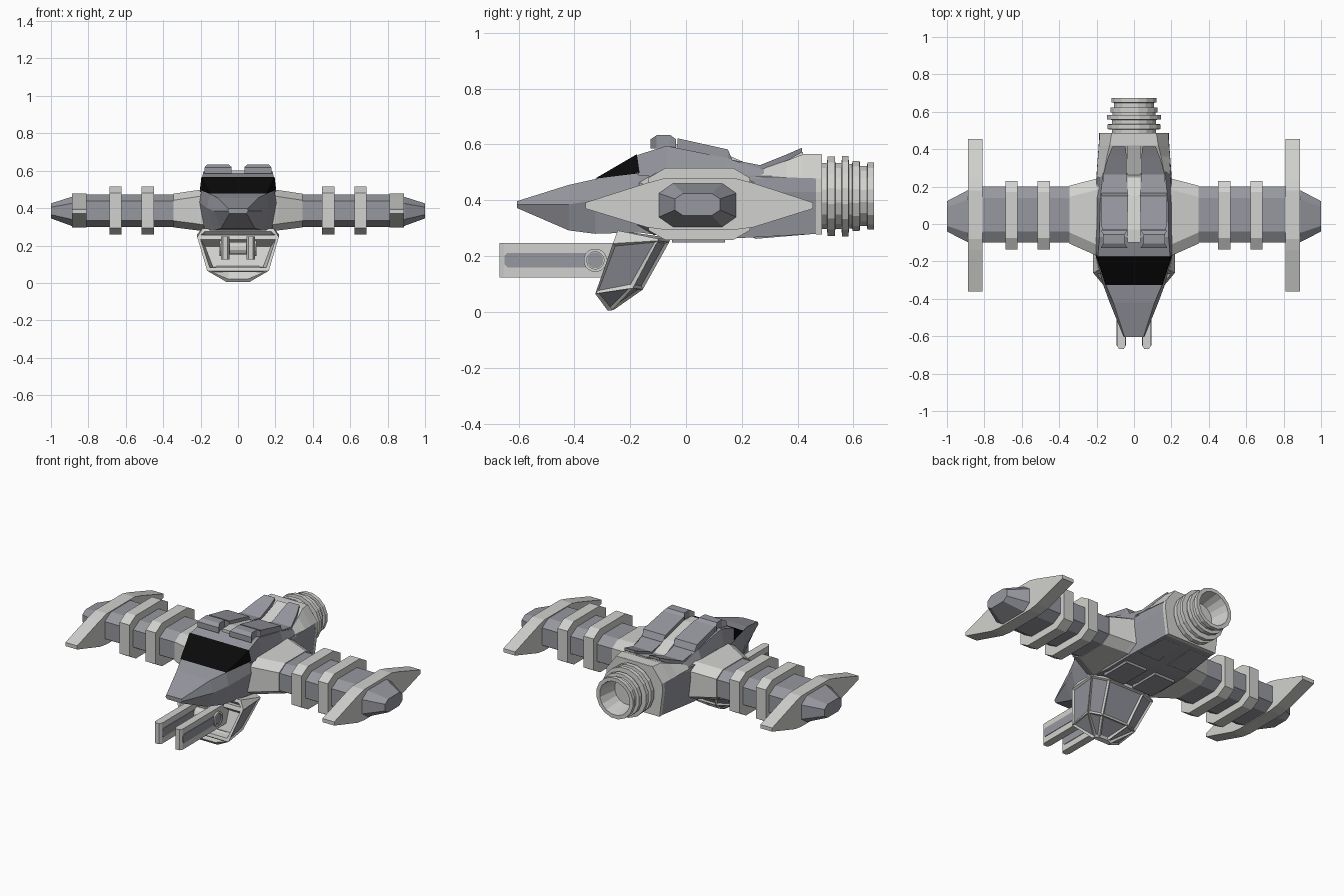
import bpy, bmesh, math
from mathutils import Vector


def material(name, col):
    m = bpy.data.materials.new(name)
    m.diffuse_color = (*col, 1)
    return m


LIGHT = material("light grey", (0.64, 0.64, 0.62))
MID = material("steel grey", (0.31, 0.315, 0.35))
BLACK = material("canopy black", (0.003, 0.003, 0.003))


def finish(name, bm, mats):
    bmesh.ops.remove_doubles(bm, verts=bm.verts, dist=1e-5)
    me = bpy.data.meshes.new(name)
    bm.to_mesh(me)
    bm.free()
    for m in mats:
        me.materials.append(m)
    ob = bpy.data.objects.new(name, me)
    bpy.context.collection.objects.link(ob)
    return ob


def loft_bm(rings):
    """Skin a list of equal-length point rings and cap both ends."""
    bm = bmesh.new()
    vs = [[bm.verts.new(p) for p in r] for r in rings]
    n = len(rings[0])
    for a, b in zip(vs, vs[1:]):
        for i in range(n):
            j = (i + 1) % n
            bm.faces.new((a[i], a[j], b[j], b[i]))
    bm.faces.new(vs[0])
    bm.faces.new(vs[-1])
    bmesh.ops.recalc_face_normals(bm, faces=bm.faces)
    return bm


def loft(name, rings, mat):
    return finish(name, loft_bm(rings), [mat])


def sym(y, *half):
    """Symmetric ring at y from (half width, z) points, top to bottom."""
    return [(w, y, z) for w, z in half] + [(-w, y, z) for w, z in reversed(half)]


def rect(y, x0, x1, z0, z1, s=1):
    return [(s * x0, y, z0), (s * x1, y, z0), (s * x1, y, z1), (s * x0, y, z1)]


def octagon(x, y0, y1, z0, z1, cy=0.06, cz=0.035):
    return [(x, y0 + cy, z0), (x, y1 - cy, z0), (x, y1, z0 + cz), (x, y1, z1 - cz),
            (x, y1 - cy, z1), (x, y0 + cy, z1), (x, y0, z1 - cz), (x, y0, z0 + cz)]


def lathe(name, profile, mat, axis, centre, n=16):
    """Closed turned part from (radius, position) along axis x or y."""
    rings = []
    for r, t in profile:
        ring = []
        for i in range(n):
            a = 2 * math.pi * (i + 0.5) / n
            u, v = r * math.cos(a), r * math.sin(a)
            p = (u, t, v) if axis == 'y' else (t, u, v)
            ring.append(Vector(p) + Vector(centre))
        rings.append(ring)
    return loft(name, rings, mat)


# Lower hull and nose
loft("hull", [
    sym(-0.605, (0.05, 0.397), (0.055, 0.385), (0.045, 0.372)),
    sym(-0.42, (0.11, 0.455), (0.13, 0.385), (0.09, 0.292)),
    sym(-0.325, (0.15, 0.476), (0.165, 0.40), (0.13, 0.28)),
    sym(-0.17, (0.195, 0.50), (0.205, 0.43), (0.18, 0.285)),
    sym(0.0, (0.20, 0.50), (0.205, 0.43), (0.19, 0.262)),
    sym(0.20, (0.20, 0.49), (0.205, 0.43), (0.19, 0.265)),
    sym(0.475, (0.18, 0.48), (0.185, 0.43), (0.165, 0.28))], MID)

# Canopy wedge
loft("canopy", [[(s * 0.152, -0.327, 0.477), (s * 0.196, -0.176, 0.565), (s * 0.204, -0.166, 0.497)]
                for s in (1, -1)], BLACK)

# Upper hull behind the canopy
loft("upper_hull", [
    sym(-0.174, (0.193, 0.562), (0.203, 0.49)),
    sym(-0.07, (0.185, 0.595), (0.205, 0.48)),
    sym(0.14, (0.18, 0.553), (0.203, 0.48)),
    sym(0.28, (0.165, 0.508), (0.198, 0.475))], MID)

# Light rear deck and bulkhead
loft("rear_deck", [
    sym(0.25, (0.165, 0.505), (0.20, 0.484)),
    sym(0.36, (0.145, 0.542), (0.193, 0.482)),
    sym(0.42, (0.13, 0.565), (0.188, 0.48)),
    sym(0.485, (0.12, 0.565), (0.183, 0.478))], LIGHT)
loft("rear_bulkhead", [
    sym(y, (0.12, 0.564), (0.183, 0.48), (0.186, 0.43), (0.166, 0.278)) for y in (0.465, 0.487)], LIGHT)
loft("spine_strip", [rect(y, -0.035, 0.035, z - 0.03, z)
                     for y, z in ((-0.10, 0.602), (-0.03, 0.602), (0.15, 0.562), (0.26, 0.513), (0.42, 0.573))], LIGHT)

# Engine nozzle, hollow at the back
lathe("engine_nozzle", [
    (0.06, 0.47), (0.12, 0.47), (0.12, 0.505), (0.145, 0.507), (0.145, 0.533), (0.12, 0.535),
    (0.12, 0.557), (0.147, 0.559), (0.147, 0.582), (0.118, 0.584), (0.118, 0.595),
    (0.128, 0.597), (0.128, 0.622), (0.11, 0.624), (0.11, 0.648), (0.122, 0.65),
    (0.122, 0.673), (0.1, 0.673), (0.08, 0.56), (0.04, 0.56)], LIGHT, 'y', (0, 0, 0.415))

for side, s in (("right", 1), ("left", -1)):
    # Armour plates on the back
    loft(side + "_front_pad", [
        rect(-0.128, 0.035, 0.178, 0.585, 0.618, s), rect(-0.105, 0.05, 0.165, 0.585, 0.633, s),
        rect(-0.055, 0.05, 0.165, 0.585, 0.633, s), rect(-0.035, 0.035, 0.178, 0.59, 0.618, s)], MID)
    loft(side + "_back_plate", [
        rect(-0.03, 0.035, 0.172, 0.58, 0.622, s), rect(0.15, 0.032, 0.178, 0.54, 0.582, s),
        rect(0.165, 0.036, 0.172, 0.53, 0.547, s)], MID)
    loft(side + "_rear_plate", [
        rect(0.16, 0.04, 0.17, 0.52, 0.546, s), rect(0.265, 0.04, 0.165, 0.498, 0.526, s),
        rect(0.36, 0.04, 0.138, 0.54, 0.564, s), rect(0.415, 0.045, 0.115, 0.572, 0.588, s)], MID)

    # Belly plates
    loft(side + "_belly_plate_front", [
        rect(y, 0.03, 0.17, 0.248, 0.275, s) for y in (-0.05, 0.14)], MID)
    loft(side + "_belly_plate_rear", [
        rect(0.23, 0.03, 0.17, 0.272, 0.29, s), rect(0.25, 0.035, 0.165, 0.262, 0.29, s),
        rect(0.43, 0.035, 0.15, 0.277, 0.29, s)], MID)

    # Wing: root flare, tube, rings, blade and tip
    loft(side + "_wing_root", [octagon(s * 0.18, -0.175, 0.25, 0.275, 0.5),
                               octagon(s * 0.21, -0.165, 0.24, 0.28, 0.497),
                               octagon(s * 0.345, -0.105, 0.205, 0.297, 0.477)], LIGHT)
    loft(side + "_wing_tube", [octagon(s * x, -0.1, 0.2, 0.3, 0.473) for x in (0.3, 0.83)], MID)
    for i, x in enumerate((0.482, 0.655)):
        loft(f"{side}_wing_ring_{i + 1}", [octagon(s * (x + d), -0.135, 0.23, 0.258, 0.515)
                                           for d in (-0.033, 0.033)], LIGHT)
    loft(side + "_wing_blade", [
        [(s * x, -0.36, 0.37), (s * x, -0.14, 0.303), (s * x, -0.08, 0.295), (s * x, 0.18, 0.295),
         (s * x, 0.24, 0.303), (s * x, 0.455, 0.37), (s * x, 0.455, 0.392), (s * x, 0.24, 0.462),
         (s * x, 0.18, 0.478), (s * x, -0.08, 0.478), (s * x, -0.14, 0.462), (s * x, -0.36, 0.392)]
        for x in (0.81, 0.888)], LIGHT)
    loft(side + "_wing_tip", [octagon(s * 0.87, -0.097, 0.18, 0.305, 0.46, 0.05, 0.035),
                              octagon(s * 0.89, -0.097, 0.18, 0.305, 0.46, 0.05, 0.035),
                              octagon(s * 1.0, -0.04, 0.122, 0.345, 0.425, 0.03, 0.02)], MID)

    # Twin forward gun with rounded tip, side grooves and pivot
    outline = [(0.045, -0.22), (0.09, -0.22), (0.09, -0.652), (0.08, -0.668),
               (0.055, -0.668), (0.045, -0.652)]
    loft(side + "_gun", [[(s * x, y, z) for x, y in outline] for z in (0.124, 0.247)], LIGHT)
    for tag, x in (("outer", 0.09), ("inner", 0.045)):
        loft(f"{side}_gun_groove_{tag}", [
            [(s * (x + d), y, z) for y, z in ((-0.65, 0.17), (-0.64, 0.16), (-0.30, 0.16),
                                              (-0.30, 0.212), (-0.64, 0.212), (-0.65, 0.202))]
            for d in (-0.003, 0.003)], MID)
    lathe(side + "_gun_pivot", [(0.042, s * 0.06), (0.042, s * 0.10), (0.031, s * 0.10),
                                (0.031, s * 0.094)], LIGHT, 'x', (0, -0.325, 0.185))
    lathe(side + "_pivot_disc", [(0.029, s * 0.09), (0.029, s * 0.097)], MID, 'x', (0, -0.325, 0.185))

lathe("gun_axle", [(0.035, -0.06), (0.035, 0.06)], LIGHT, 'x', (0, -0.325, 0.185), 12)

# Chin housing: light frame with sunken steel panels, open socket in front
rows = [((0.19, -0.245, 0.292), (0.218, -0.10, 0.262), (0.12, -0.055, 0.265)),
        ((0.218, -0.262, 0.245), (0.218, -0.10, 0.255), (0.12, -0.06, 0.25)),
        ((0.165, -0.325, 0.065), (0.165, -0.19, 0.085), (0.09, -0.155, 0.08)),
        ((0.06, -0.28, 0.004), (0.055, -0.265, 0.006), (0.03, -0.255, 0.01))]
bm = loft_bm([[*r] + [(-x, y, z) for x, y, z in reversed(r)] for r in rows])
front, panels = [], []
for f in bm.faces:
    if f.calc_area() < 0.006 or f.normal.z > 0.7:
        continue
    (front if f.normal.y < -0.8 else panels).append(f)
bmesh.ops.inset_individual(bm, faces=panels, thickness=0.015, depth=-0.008)
for f in panels:
    f.material_index = 1
bmesh.ops.inset_individual(bm, faces=front, thickness=0.022, depth=0)
bmesh.ops.inset_individual(bm, faces=front, thickness=0.03, depth=-0.06)
finish("chin_housing", bm, [LIGHT, MID])
